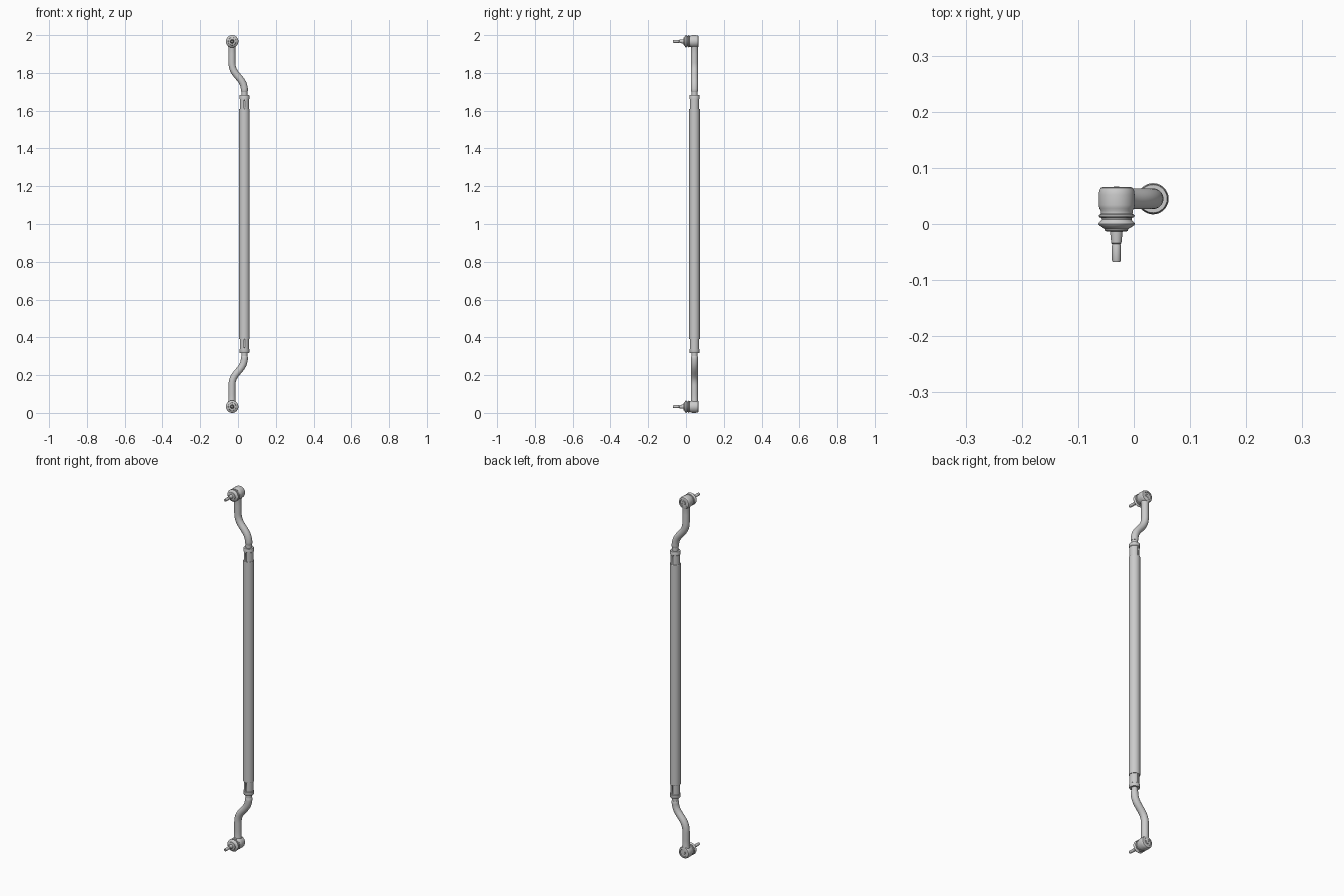
import bpy, bmesh, math
from mathutils import Vector

if "Cube" in bpy.data.objects:
    bpy.data.objects.remove(bpy.data.objects["Cube"])

MID = 1.0                       # mirror plane height
TUBE = (0.034, 0.045)           # x, y of the main tube axis
EYE = (-0.031, 0.045, 1.967)    # centre of the upper ball joint


def finish(name, bm, mirror=True):
    bmesh.ops.recalc_face_normals(bm, faces=bm.faces[:])
    me = bpy.data.meshes.new(name)
    bm.to_mesh(me)
    bm.free()
    me.shade_smooth()
    me.set_sharp_from_angle(angle=math.radians(32))
    ob = bpy.data.objects.new(name, me)
    ob.location.z = MID
    bpy.context.collection.objects.link(ob)
    if mirror:
        m = ob.modifiers.new("both_ends", 'MIRROR')
        m.use_axis = (False, False, True)
        m.use_mirror_merge = False
    return ob


def sweep(name, rings, mirror=True, n=32):
    """rings: (centre, side vector, other side vector, radius)"""
    bm = bmesh.new()
    loops = []
    for c, u, v, r in rings:
        c = Vector(c) - Vector((0, 0, MID))
        loops.append([bm.verts.new(c + r * (math.cos(a) * u + math.sin(a) * v))
                      for a in (2 * math.pi * i / n for i in range(n))])
    for a, b in zip(loops, loops[1:]):
        for i in range(n):
            bm.faces.new((a[i], a[(i + 1) % n], b[(i + 1) % n], b[i]))
    bm.faces.new(loops[0])
    bm.faces.new(loops[-1])
    return finish(name, bm, mirror)


X, Y, Z = Vector((1, 0, 0)), Vector((0, 1, 0)), Vector((0, 0, 1))


def lathe_z(name, prof, **kw):
    return sweep(name, [((*TUBE, z), X, Y, r) for r, z in prof], **kw)


def lathe_y(name, prof, **kw):
    return sweep(name, [((EYE[0], y, EYE[2]), X, Z, r) for r, y in prof], **kw)


# Main tube
lathe_z("main_tube", [(0.0265, 0.39), (0.0278, 0.392), (0.0278, 1.608), (0.0265, 1.61)],
        mirror=False, n=48)

# Slotted sleeve at each tube end
sleeve = lathe_z("end_sleeve", [(0.0245, 1.60), (0.0245, 1.658), (0.0245, 1.68)])
bm = bmesh.new()
bmesh.ops.create_cube(bm, size=1)
bmesh.ops.scale(bm, vec=(0.003, 0.08, 0.045), verts=bm.verts)
bmesh.ops.translate(bm, vec=(*TUBE, 1.635 - MID), verts=bm.verts)
slot = finish("slot_cutter", bm)
slot.hide_render = True
slot.hide_set(True)
cut = sleeve.modifiers.new("slot", 'BOOLEAN')
cut.object = slot

# Clamping collar and threaded shank
lathe_z("clamp_collar", [(0.0245, 1.661), (0.0265, 1.663), (0.0265, 1.679),
                         (0.025, 1.682), (0.017, 1.682)])
lathe_z("threaded_shank", [(0.0155, 1.65), (0.0155, 1.715)])

# Bent arm: S-curve from the shank up to the eye
x0, x1, za, zb = TUBE[0], EYE[0] - 0.001, 1.705, 1.855
path = [Vector((x0, TUBE[1], 1.70))]
for i in range(21):
    t = i / 20
    s = 1 - t
    k = 0.075
    x = x0 * (s**3 + 3 * s * s * t) + x1 * (3 * s * t * t + t**3)
    z = za * s**3 + 3 * s * s * t * (za + k) + 3 * s * t * t * (zb - k) + zb * t**3
    path.append(Vector((x, TUBE[1], z)))
path += [Vector((x1, TUBE[1], z)) for z in (1.90, 1.93, 1.945, 1.96)]
rings = []
for i, p in enumerate(path):
    d = (path[min(i + 1, len(path) - 1)] - path[max(i - 1, 0)]).normalized()
    r = 0.0165 if i == 0 else 0.0185
    if i >= len(path) - 2:
        r = 0.021
    rings.append((p, d.cross(Y).normalized(), Y, r))
sweep("bent_arm", rings)

# Ball joint housing with recessed end cap
lathe_y("joint_housing", [(0.020, 0.016), (0.027, 0.016), (0.029, 0.019), (0.029, 0.024),
                          (0.0315, 0.028), (0.0325, 0.034), (0.0325, 0.052), (0.0315, 0.060),
                          (0.029, 0.0645), (0.025, 0.066), (0.021, 0.066), (0.020, 0.063),
                          (0.010, 0.0625), (0.008, 0.066), (0.004, 0.0665)], n=40)

# Rubber boot with retaining ring and folds
lathe_y("boot_ring", [(0.028, 0.011), (0.031, 0.012), (0.0325, 0.0145),
                      (0.031, 0.017), (0.028, 0.018)], n=40)
lathe_y("rubber_boot", [(0.020, 0.018), (0.028, 0.013), (0.027, 0.008), (0.029, 0.005),
                        (0.0325, 0.002), (0.033, 0.000), (0.032, -0.002), (0.026, -0.006),
                        (0.021, -0.009), (0.020, -0.012), (0.017, -0.0135),
                        (0.009, -0.0135)], n=40)

# Tapered stud with threaded tip
lathe_y("ball_stud", [(0.0115, 0.000), (0.0110, -0.014), (0.0090, -0.034), (0.0070, -0.036),
                      (0.0078, -0.038), (0.0078, -0.065), (0.0065, -0.068),
                      (0.0045, -0.068), (0.0035, -0.065)], n=24)
